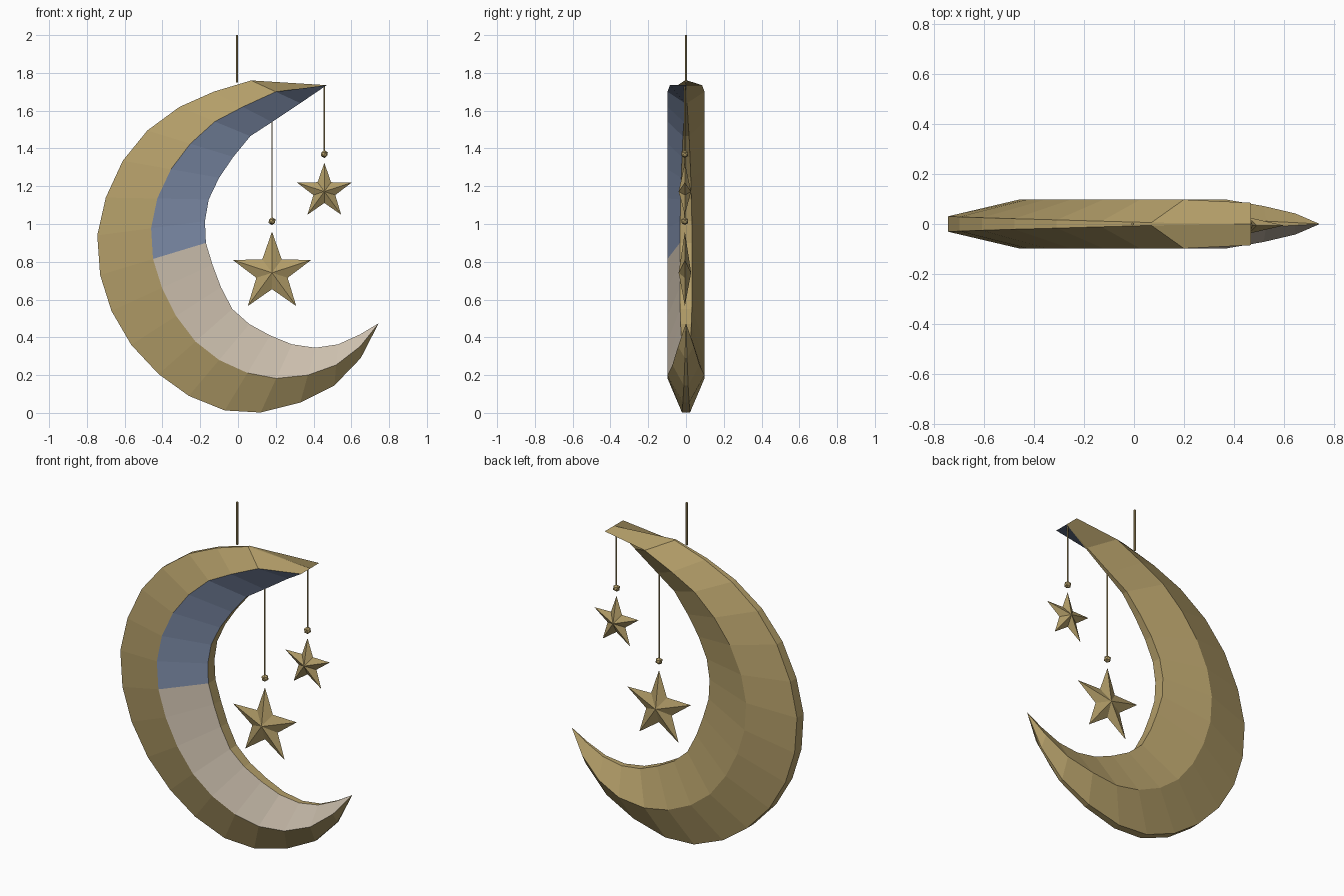
import bpy, bmesh, math
from mathutils import Vector

cube = bpy.data.objects.get("Cube")
if cube:
    bpy.data.objects.remove(cube, do_unlink=True)


def material(name, rgb):
    m = bpy.data.materials.new(name)
    m.use_nodes = True
    m.diffuse_color = (*rgb, 1)
    bsdf = m.node_tree.nodes["Principled BSDF"]
    bsdf.inputs["Base Color"].default_value = (*rgb, 1)
    bsdf.inputs["Roughness"].default_value = 0.8
    return m


gold = material("antique gold", (0.45, 0.34, 0.14))
blue = material("dusty blue", (0.22, 0.28, 0.42))
cream = material("warm cream", (0.60, 0.52, 0.42))


def finish(name, bm, *mats):
    bmesh.ops.remove_doubles(bm, verts=bm.verts, dist=0.0005)
    bmesh.ops.recalc_face_normals(bm, faces=bm.faces)
    mesh = bpy.data.meshes.new(name)
    bm.to_mesh(mesh)
    bm.free()
    for m in mats:
        mesh.materials.append(m)
    obj = bpy.data.objects.new(name, mesh)
    bpy.context.collection.objects.link(obj)
    return obj


# Crescent: outer and inner edge, from the top tip round to the bottom tip
OUTER = [(.47, 1.735), (.07, 1.76), (-.13, 1.70), (-.31, 1.62), (-.48, 1.495),
         (-.61, 1.335), (-.70, 1.14), (-.745, .94), (-.73, .73), (-.67, .54),
         (-.565, .36), (-.42, .205), (-.26, .09), (-.07, .013), (.12, .002),
         (.33, .055), (.51, .145), (.65, .29), (.745, .475)]
INNER = [(.47, 1.735), (.33, 1.64), (.18, 1.54), (.065, 1.465), (-.025, 1.355),
         (-.10, 1.245), (-.155, 1.13), (-.175, 1.015), (-.17, .90), (-.135, .785),
         (-.09, .665), (-.03, .55), (.06, .47), (.17, .41), (.285, .363),
         (.41, .345), (.53, .363), (.645, .415), (.745, .475)]
RIDGE_DEPTH = {0: .085, 16: .072, 17: .042, 18: 0}


def build_crescent():
    bm = bmesh.new()
    last = len(OUTER) - 1
    rings = []
    for i, (o, n) in enumerate(zip(OUTER, INNER)):
        edge = .033 * math.sin(math.pi * i / last)
        ridge = RIDGE_DEPTH.get(i, .098)
        mid = ((o[0] + n[0]) / 2, (o[1] + n[1]) / 2)
        section = [(o, -edge), (mid, -ridge), (n, -edge),
                   (n, edge), (mid, ridge), (o, edge)]
        rings.append([bm.verts.new((p[0], y, p[1])) for p, y in section])
    for i in range(last):
        a, b = rings[i], rings[i + 1]
        for k in range(6):
            j = (k + 1) % 6
            f = bm.faces.new((a[k], a[j], b[j], b[k]))
            # The inner front bevel is blue above and cream below
            if k == 1:
                f.material_index = 1 if i < 8 else 2
    bmesh.ops.dissolve_degenerate(bm, edges=bm.edges, dist=0.0005)
    return finish("crescent_moon", bm, gold, blue, cream)


# Faceted five-pointed star with a raised centre on both sides
def build_star(name, x, y, z, radius, depth):
    bm = bmesh.new()
    rim = []
    for i in range(10):
        r = radius if i % 2 == 0 else radius * 0.4
        a = math.pi * i / 5
        rim.append(bm.verts.new((x + r * math.sin(a), y, z + r * math.cos(a))))
    for side in (-depth, depth):
        peak = bm.verts.new((x, y + side, z))
        for i in range(10):
            bm.faces.new((rim[i], rim[(i + 1) % 10], peak))
    return finish(name, bm, gold)


def build_cord(name, x, y, low, high, radius):
    bm = bmesh.new()
    bmesh.ops.create_cone(bm, cap_ends=True, segments=6, radius1=radius,
                          radius2=radius, depth=high - low)
    bmesh.ops.translate(bm, verts=bm.verts, vec=Vector((x, y, (low + high) / 2)))
    return finish(name, bm, gold)


def build_bead(name, x, y, z):
    bm = bmesh.new()
    bmesh.ops.create_icosphere(bm, subdivisions=1, radius=0.021)
    bmesh.ops.translate(bm, verts=bm.verts, vec=Vector((x, y, z)))
    return finish(name, bm, gold)


build_crescent()
build_cord("hanging_cord", -.005, 0, 1.75, 2.0, .006)

# Hanging stars: name, x, star height, radius, bead height, cord top
Y = -.006
for label, x, z, radius, bead, top in (("large", .18, .742, .218, 1.015, 1.545),
                                       ("small", .457, 1.172, .152, 1.37, 1.73)):
    build_star(label + "_star", x, Y, z, radius, .033)
    build_bead(label + "_star_bead", x, Y, bead)
    build_cord(label + "_star_cord", x, Y, bead, top, .004)
